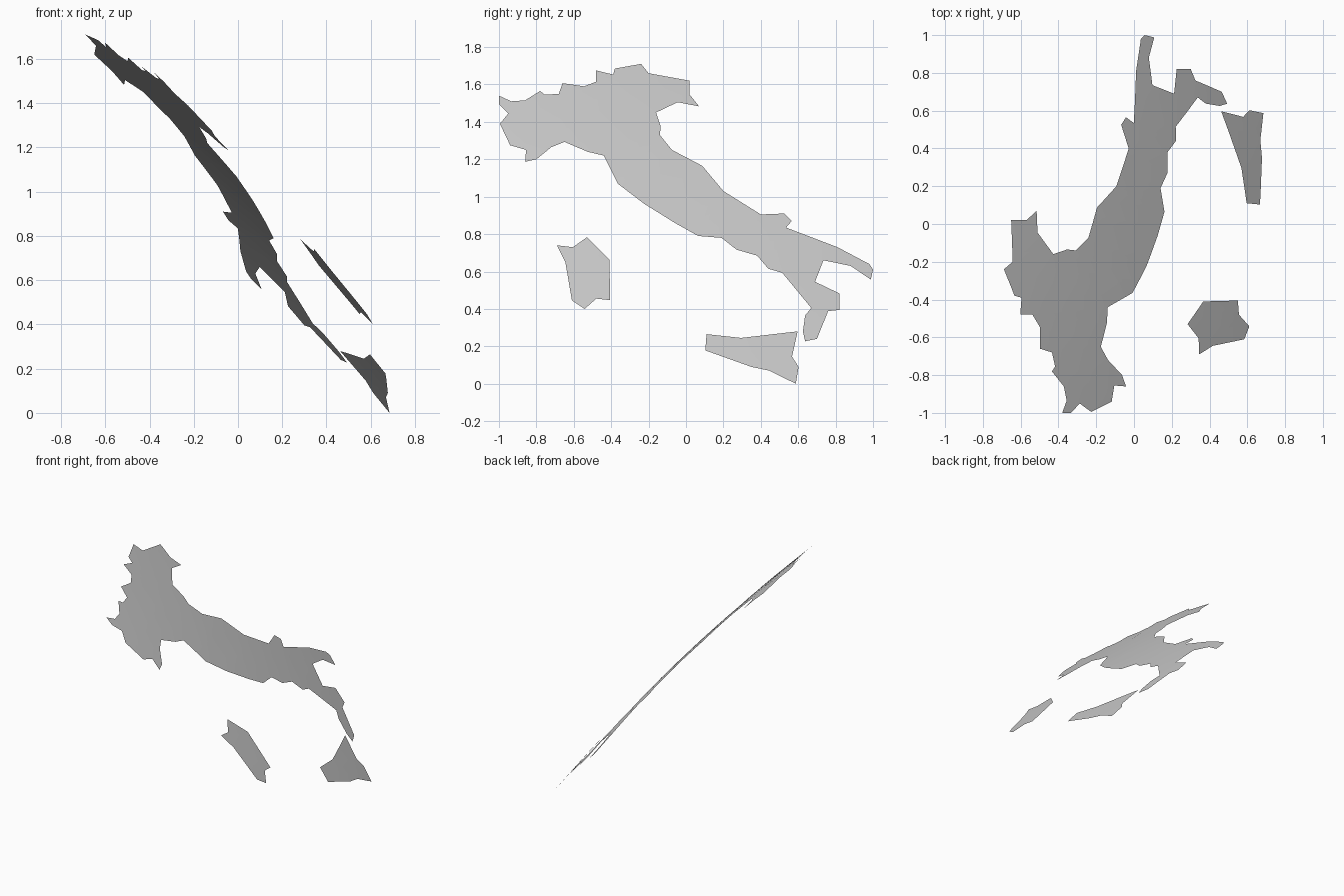
import bpy, bmesh, math
from mathutils import Matrix, Vector

# Coast outlines as seen from the right: (y, z)
north_border = [(-1, 1.54), (-.935, 1.51), (-.86, 1.515), (-.78, 1.565), (-.755, 1.545), (-.68, 1.55),
                (-.66, 1.607), (-.545, 1.59), (-.48, 1.615), (-.48, 1.675), (-.39, 1.653),
                (-.38, 1.685), (-.24, 1.71), (-.20, 1.66), (.02, 1.62), (.02, 1.545), (.07, 1.483)]
east_coast = [(-.045, 1.505), (-.16, 1.45), (-.135, 1.375), (-.14, 1.33), (-.075, 1.25), (.087, 1.165),
              (.20, 1.03), (.40, .905), (.525, .91), (.565, .87), (.535, .835), (.81, .73),
              (.98, .64), (1, .61), (.988, .557), (.88, .63), (.735, .66), (.69, .545),
              (.82, .483), (.82, .395), (.76, .388), (.70, .24), (.637, .227)]
west_coast = [(.625, .28), (.637, .365), (.67, .405), (.515, .593), (.44, .615), (.38, .685), (.27, .717),
              (.19, .78), (.065, .79), (-.06, .86), (-.225, .963), (-.365, 1.07), (-.44, 1.22),
              (-.525, 1.24), (-.65, 1.293), (-.72, 1.265), (-.80, 1.20), (-.86, 1.187),
              (-.855, 1.25), (-.94, 1.275), (-.995, 1.39), (-.95, 1.445), (-1, 1.495)]
west_island = [(-.69, .74), (-.645, .65), (-.61, .445), (-.542, .40), (-.48, .455), (-.405, .447),
               (-.41, .665), (-.53, .783), (-.605, .73)]
south_island = [(.11, .265), (.295, .245), (.597, .28), (.567, .145), (.602, .09), (.587, 0),
                (.445, .07), (.35, .09), (.103, .178)]

# Points known in all three axes; they fix the large sphere the land lies on
anchors = [(.05, 1, .61), (.115, .99, .557), (-.69, -.24, 1.71), (-.38, -1, 1.54), (-.34, -1, 1.495),
           (-.11, -.94, 1.275), (-.045, -.86, 1.187), (-.645, .02, 1.62), (-.515, .07, 1.483),
           (-.2, .087, 1.165), (-.03, .4, .905), (.295, .82, .395), (.49, .637, .227), (.16, .065, .79),
           (0, -.365, 1.07), (.345, -.69, .74), (.61, -.542, .4), (.36, -.41, .665), (.6, .11, .265),
           (.67, .103, .178), (.685, .587, 0), (.465, .597, .28)]
m = Matrix(((0,) * 4,) * 4)
rhs = Vector((0, 0, 0, 0))
for x, y, z in anchors:
    row = Vector((1, y, z, x * x + y * y + z * z))
    rhs += row * x
    for i in range(4):
        for j in range(4):
            m[i][j] += row[i] * row[j]
A, B, C, D = m.inverted() @ rhs


def sphere_x(y, z):
    k = A + B * y + C * z + D * (y * y + z * z)
    return 2 * k / (1 + math.sqrt(max(0, 1 - 4 * D * k)))


def land(name, outline):
    bm = bmesh.new()
    face = bm.faces.new([bm.verts.new((0, y, z)) for y, z in outline])
    face.normal_update()
    if face.normal.x < 0:
        face.normal_flip()
    bmesh.ops.triangulate(bm, faces=[face])
    # Cut into a grid so the sheet can bend
    for axis in ((0, 1, 0), (0, 0, 1)):
        for i in range(-6, 12):
            bmesh.ops.bisect_plane(bm, geom=bm.verts[:] + bm.edges[:] + bm.faces[:],
                                   plane_co=Vector(axis) * (i * .16 + .013), plane_no=axis, dist=1e-5)
    for v in bm.verts:
        v.co.x = sphere_x(v.co.y, v.co.z)
    for f in bm.faces:
        f.smooth = True
    mesh = bpy.data.meshes.new(name)
    bm.to_mesh(mesh)
    bm.free()
    bpy.context.collection.objects.link(bpy.data.objects.new(name, mesh))


land("mainland", north_border + east_coast + west_coast)
land("west_island", west_island)
land("south_island", south_island)
